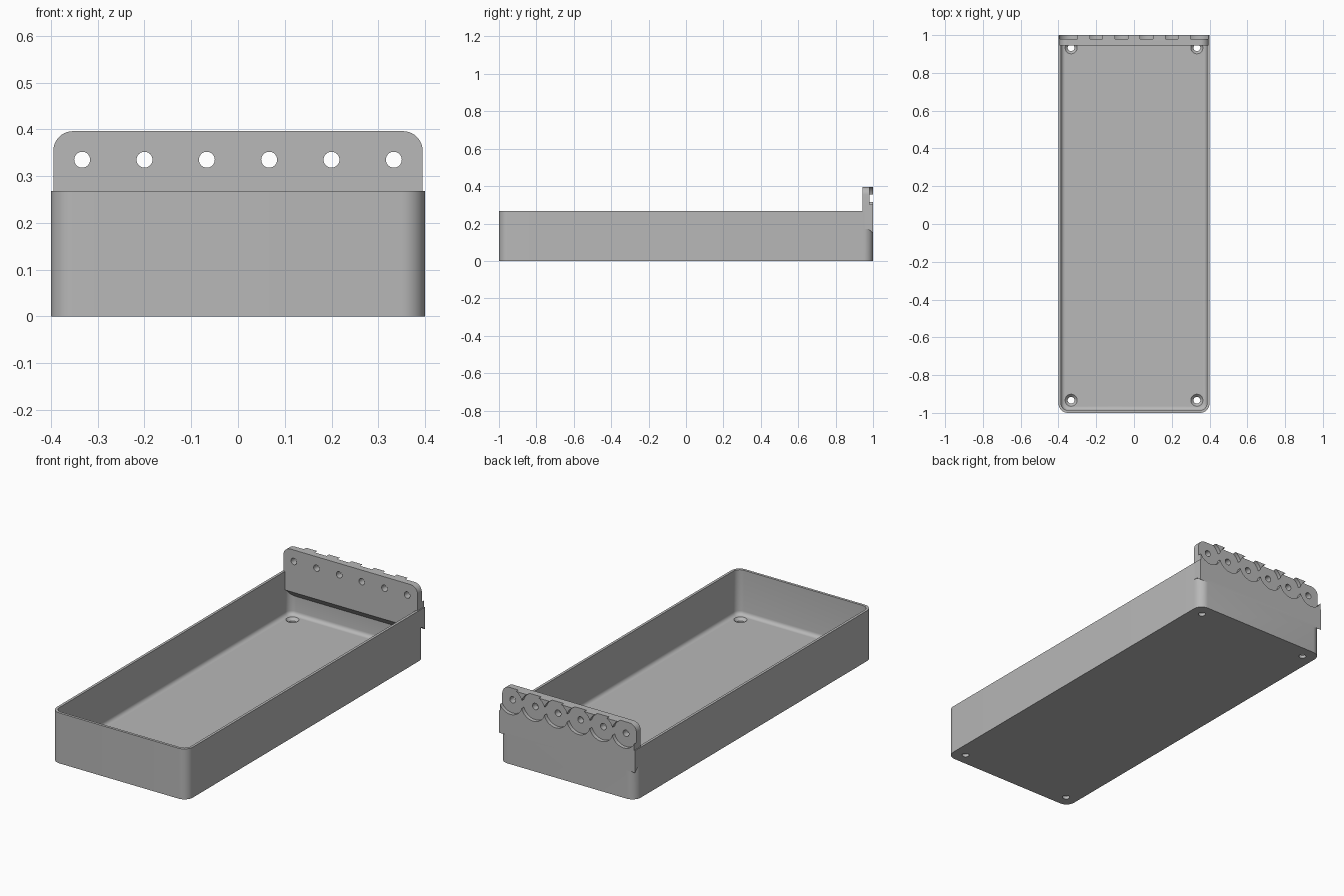
import bpy, bmesh, math
from mathutils import Matrix, Vector

cube = bpy.data.objects.get("Cube")
if cube:
    bpy.data.objects.remove(cube)

grey = bpy.data.materials.new("plain grey")
grey.use_nodes = True
grey.diffuse_color = (0.48, 0.48, 0.48, 1)
grey.node_tree.nodes["Principled BSDF"].inputs["Base Color"].default_value = (0.48, 0.48, 0.48, 1)


def finish(bm, name):
    bmesh.ops.recalc_face_normals(bm, faces=bm.faces)
    mesh = bpy.data.meshes.new(name)
    bm.to_mesh(mesh)
    bm.free()
    mesh.materials.append(grey)
    obj = bpy.data.objects.new(name, mesh)
    bpy.context.collection.objects.link(obj)
    return obj


def extrude(bm, points, offset):
    face = bm.faces.new([bm.verts.new(p) for p in points])
    new = bmesh.ops.extrude_face_region(bm, geom=[face])["geom"]
    verts = [v for v in new if isinstance(v, bmesh.types.BMVert)]
    bmesh.ops.translate(bm, verts=verts, vec=offset)


def rounded_box(name, hx, hy, z0, z1, radius, fillet=0):
    bm = bmesh.new()
    outline = []
    for k, (sx, sy) in enumerate([(1, 1), (-1, 1), (-1, -1), (1, -1)]):
        for i in range(9):
            a = (k + i / 8) * math.pi / 2
            outline.append((sx * (hx - radius) + radius * math.cos(a),
                            sy * (hy - radius) + radius * math.sin(a), z0))
    extrude(bm, outline, (0, 0, z1 - z0))
    if fillet:
        low = [e for e in bm.edges if all(abs(v.co.z - z0) < 1e-5 for v in e.verts)]
        bmesh.ops.bevel(bm, geom=low, offset=fillet, segments=5, profile=0.5, affect='EDGES')
    return finish(bm, name)


def side_profile(name, half_width, profile, round_top=0):
    bm = bmesh.new()
    extrude(bm, [(-half_width, y, z) for y, z in profile], (2 * half_width, 0, 0))
    if round_top:
        top = max(v.co.z for v in bm.verts)
        ends = [e for e in bm.edges
                if all(abs(v.co.z - top) < 1e-5 for v in e.verts)
                and abs(e.verts[0].co.x - e.verts[1].co.x) < 1e-5]
        bmesh.ops.bevel(bm, geom=ends, offset=round_top, segments=10, profile=0.5, affect='EDGES')
    return finish(bm, name)


def cone(name, start, end, r1, r2, sides=40):
    start, end = Vector(start), Vector(end)
    axis = end - start
    bm = bmesh.new()
    turn = axis.to_track_quat('Z', 'Y').to_matrix().to_4x4()
    bmesh.ops.create_cone(bm, cap_ends=True, segments=sides, radius1=r1, radius2=r2,
                          depth=axis.length,
                          matrix=Matrix.Translation((start + end) / 2) @ turn)
    return finish(bm, name)


def combine(target, other, operation):
    mod = target.modifiers.new("combine", 'BOOLEAN')
    mod.operation = operation
    mod.solver = 'EXACT'
    mod.object = other
    bpy.context.view_layer.objects.active = target
    bpy.ops.object.modifier_apply(modifier=mod.name)
    bpy.data.objects.remove(other)


# Open tray with a filleted floor
floor = 0.03
tray = rounded_box("tray", 0.4, 1.0, 0, 0.268, 0.05)
combine(tray, rounded_box("tray_hollow", 0.386, 0.986, floor, 0.5, 0.036, 0.02), 'DIFFERENCE')

# Raised back plate, its sloped inner support and the squared rear corners
plate = side_profile("back_plate", 0.395,
                     [(0.945, 0.17), (0.945, 0.396), (1, 0.396), (1, 0.17)], 0.042)
support = side_profile("inner_support", 0.375,
                       [(0.945, 0.17), (0.945, 0.2), (0.992, 0.2), (0.992, 0.123)])
ears = side_profile("rear_corners", 0.4,
                    [(0.955, 0.17), (0.955, 0.268), (1, 0.268), (1, 0.15), (0.975, 0.17)])
for part in (plate, support, ears):
    combine(tray, part, 'UNION')

# Row of round recesses with through holes
for i in range(6):
    x, z = (i - 2.5) * 0.1333, 0.335
    combine(tray, cone("recess", (x, 0.98, z), (x, 1.05, z), 0.07, 0.07, 48), 'DIFFERENCE')
    combine(tray, cone("bolt_hole", (x, 0.9, z), (x, 1.05, z), 0.017, 0.017), 'DIFFERENCE')

# Countersunk screw holes in the floor corners
for x in (-0.333, 0.333):
    for y in (-0.933, 0.933):
        combine(tray, cone("screw_hole", (x, y, -0.05), (x, y, 0.06), 0.018, 0.018), 'DIFFERENCE')
        combine(tray, cone("countersink", (x, y, floor - 0.015), (x, y, floor + 0.002),
                           0.017, 0.034), 'DIFFERENCE')

bpy.ops.object.select_all(action='DESELECT')
tray.select_set(True)
bpy.context.view_layer.objects.active = tray
bpy.ops.object.shade_smooth_by_angle(angle=math.radians(30))
